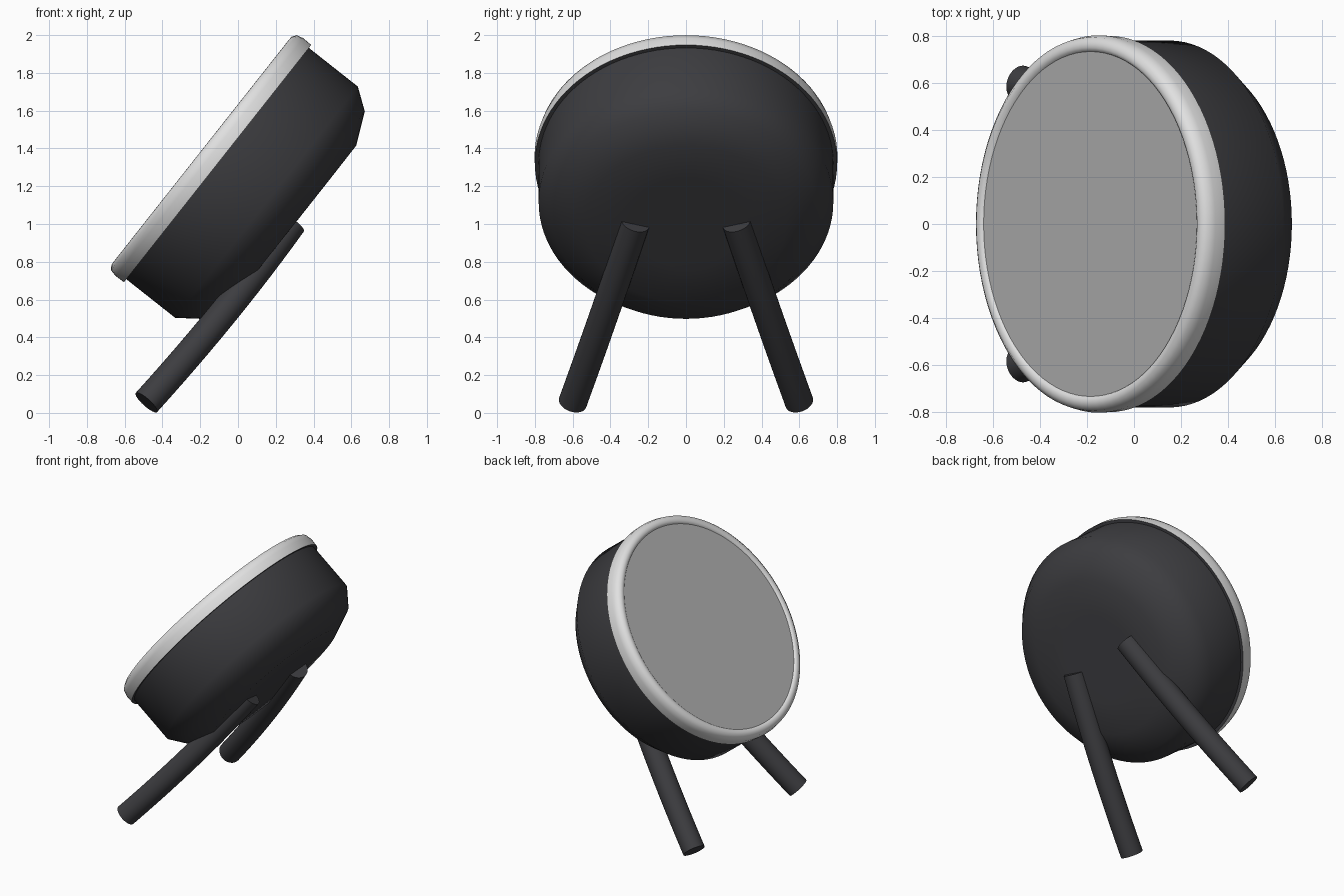
import bpy, bmesh, math
from mathutils import Matrix, Vector

cube = bpy.data.objects.get("Cube")
if cube:
    bpy.data.objects.remove(cube, do_unlink=True)


def material(name, colour):
    m = bpy.data.materials.new(name)
    m.use_nodes = True
    rgba = (*colour, 1)
    m.diffuse_color = rgba
    m.node_tree.nodes["Principled BSDF"].inputs["Base Color"].default_value = rgba
    return m


charcoal = material("charcoal", (0.046, 0.046, 0.051))
light_grey = material("light grey", (0.75, 0.75, 0.75))
mid_grey = material("mid grey", (0.46, 0.46, 0.46))

# Head frame: local z points out of the front disc
TILT = Matrix.Translation((-0.108, 0, 1.32)) @ Matrix.Rotation(math.radians(-51.7), 4, 'Y')


def finish(name, bm, mats, angle):
    mesh = bpy.data.meshes.new(name)
    bm.to_mesh(mesh)
    bm.free()
    ob = bpy.data.objects.new(name, mesh)
    bpy.context.collection.objects.link(ob)
    for m in mats:
        mesh.materials.append(m)
    bpy.ops.object.select_all(action='DESELECT')
    ob.select_set(True)
    bpy.context.view_layer.objects.active = ob
    bpy.ops.object.shade_smooth_by_angle(angle=math.radians(angle))
    return ob


def lathe(name, profile, mats, angle, closed=False, rule=None):
    """Spin a (radius, height) profile about the tilted head axis."""
    bm = bmesh.new()
    vs = [bm.verts.new((r, 0, h)) for r, h in profile]
    pairs = list(zip(vs, vs[1:])) + ([(vs[-1], vs[0])] if closed else [])
    edges = [bm.edges.new(p) for p in pairs]
    bmesh.ops.spin(bm, geom=vs + edges, cent=(0, 0, 0), axis=(0, 0, 1),
                   angle=math.tau, steps=96, use_duplicate=False)
    bmesh.ops.remove_doubles(bm, verts=bm.verts, dist=1e-4)
    bmesh.ops.recalc_face_normals(bm, faces=bm.faces)
    bm.normal_update()
    if rule:
        for f in bm.faces:
            f.material_index = rule(f)
    ob = finish(name, bm, mats, angle)
    ob.matrix_world = TILT
    return ob


# Drum-shaped housing with a chamfered back
lathe("housing", [(0, 0.02), (0.78, 0.02), (0.78, -0.33), (0.70, -0.44),
                  (0.53, -0.517), (0.3, -0.518), (0, -0.518)], [charcoal], 60)

# Rounded front rim, dark on its rear face
lathe("front_rim", [(0.72, 0), (0.80, 0), (0.802, 0.055), (0.793, 0.092),
                    (0.77, 0.109), (0.75, 0.11), (0.737, 0.104), (0.728, 0.09), (0.72, 0.07)],
      [light_grey, charcoal], 50, closed=True,
      rule=lambda f: 1 if f.normal.z < -0.9 else 0)

# Flat front disc, set just below the rim crest
lathe("front_disc", [(0, 0.098), (0.734, 0.098), (0.734, 0.09), (0, 0.09)], [mid_grey], 30)


def tube(name, path, radius, sides=32):
    """Sweep a capped circle along a path."""
    bm = bmesh.new()
    rings = []
    for i, p in enumerate(path):
        d = (path[min(i + 1, len(path) - 1)] - path[max(i - 1, 0)]).normalized()
        a = d.cross(Vector((0, 1, 0))).normalized()
        b = d.cross(a)
        rings.append([bm.verts.new(p + radius * (a * math.cos(t) + b * math.sin(t)))
                      for t in (math.tau * k / sides for k in range(sides))])
    for r0, r1 in zip(rings, rings[1:]):
        for k in range(sides):
            n = (k + 1) % sides
            bm.faces.new((r0[k], r0[n], r1[n], r1[k]))
    bm.faces.new(rings[0])
    bm.faces.new(rings[-1])
    bmesh.ops.recalc_face_normals(bm, faces=bm.faces)
    return finish(name, bm, [charcoal], 40)


# Two splayed, gently bowed legs
foot, bend, top = Vector((-0.485, 0.6, 0.055)), Vector((-0.05, 0.425, 0.535)), Vector((0.287, 0.268, 1.005))
for side, label in ((1, "left"), (-1, "right")):
    path = []
    for i in range(13):
        t = i / 12
        p = foot * (1 - t) ** 2 + bend * 2 * t * (1 - t) + top * t ** 2
        path.append(Vector((p.x, p.y * side, p.z)))
    tube(label + "_leg", path, 0.076)
